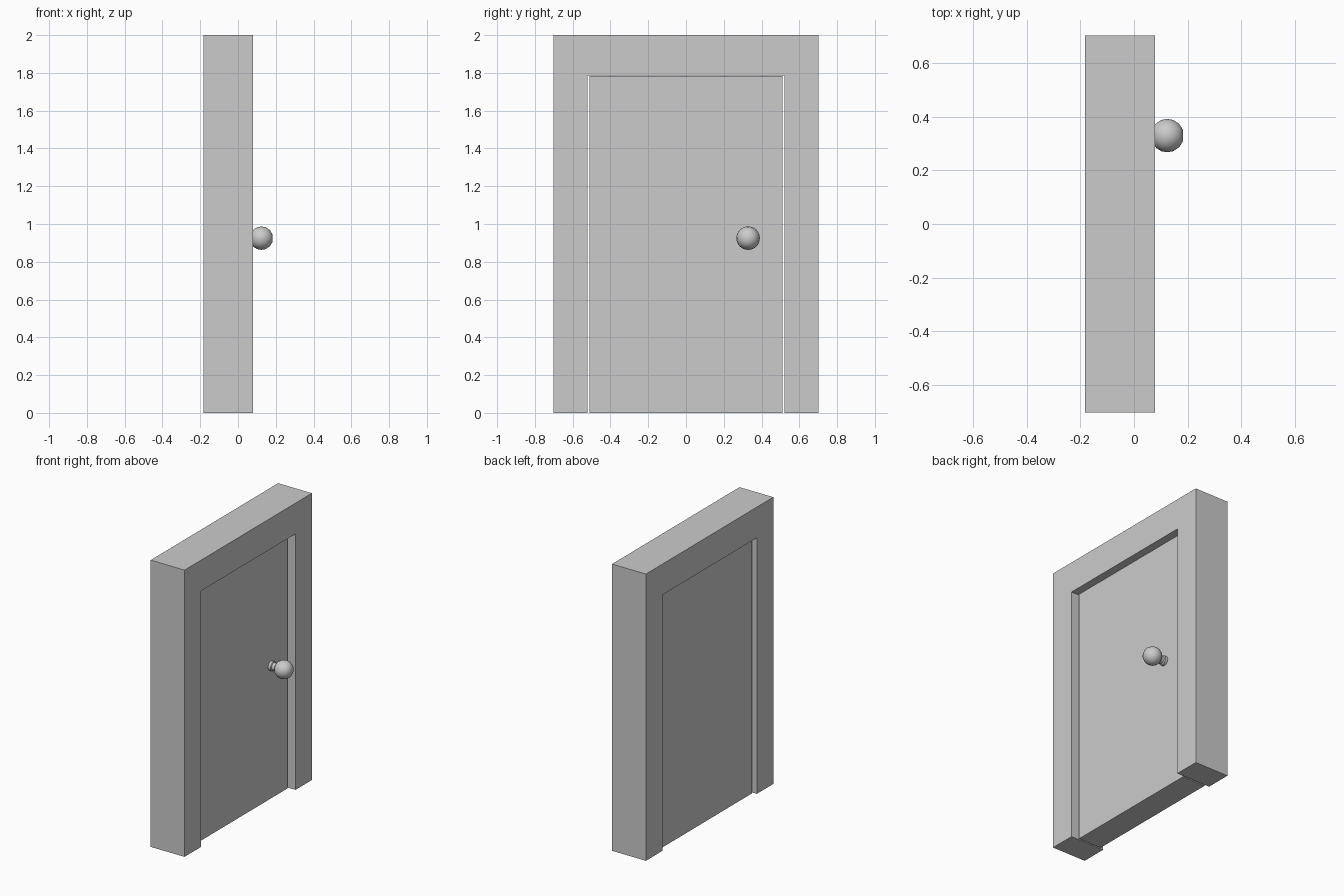
import bpy, bmesh, math
from mathutils import Vector

if "Cube" in bpy.data.objects:
    bpy.data.objects.remove(bpy.data.objects["Cube"])

X_BACK, X_FRONT = -0.182, 0.079      # frame depth
DOOR_BACK, DOOR_FRONT = -0.153, 0.025


def make_object(name, bm):
    bmesh.ops.recalc_face_normals(bm, faces=bm.faces)
    mesh = bpy.data.meshes.new(name)
    bm.to_mesh(mesh)
    bm.free()
    obj = bpy.data.objects.new(name, mesh)
    bpy.context.collection.objects.link(obj)
    return obj


def extrude_outline(name, outline, x0, x1):
    """Extrude a (y, z) outline along x."""
    bm = bmesh.new()
    face = bm.faces.new([bm.verts.new((x0, y, z)) for y, z in outline])
    ext = bmesh.ops.extrude_face_region(bm, geom=[face], use_keep_orig=True)
    verts = [g for g in ext["geom"] if isinstance(g, bmesh.types.BMVert)]
    bmesh.ops.translate(bm, verts=verts, vec=(x1 - x0, 0, 0))
    return make_object(name, bm)


def lathe_x(name, profile, y, z, steps=32):
    """Revolve an (x, radius) profile around an axis parallel to x."""
    bm = bmesh.new()
    verts = [bm.verts.new((x, y + r, z)) for x, r in profile]
    edges = [bm.edges.new(pair) for pair in zip(verts, verts[1:])]
    bmesh.ops.spin(bm, geom=verts + edges, cent=Vector((0, y, z)),
                   axis=(1, 0, 0), angle=math.tau, steps=steps)
    bmesh.ops.remove_doubles(bm, verts=bm.verts, dist=1e-5)
    obj = make_object(name, bm)
    bpy.ops.object.select_all(action='DESELECT')
    obj.select_set(True)
    bpy.context.view_layer.objects.active = obj
    bpy.ops.object.shade_smooth_by_angle(angle=math.radians(40))
    return obj


# Door frame: two jambs and a header in one arch
half = [(0.702, 0), (0.702, 2.0)]
inner = [(0.521, 1.785), (0.521, 0)]
right_then_left = ([(-y, z) for y, z in half] + half[::-1]
                   + inner[::-1] + [(-y, z) for y, z in inner])
extrude_outline("door_frame", right_then_left, X_BACK, X_FRONT)

# Door slab, recessed, with a thin gap at each side
extrude_outline("door", [(-0.511, 0), (0.511, 0), (0.511, 1.783), (-0.511, 1.783)],
                DOOR_BACK, DOOR_FRONT)

# Knob: base plate, neck and ball in one turned profile
CENTRE, R = 0.124, 0.062
profile = [(DOOR_FRONT, 0), (DOOR_FRONT, 0.033), (0.043, 0.033), (0.047, 0.026)]
for deg in (155, 130, 110, 90, 70, 45, 20):
    a = math.radians(deg)
    profile.append((CENTRE + R * math.cos(a), R * math.sin(a)))
profile.append((profile[-1][0], 0))
lathe_x("door_knob", profile, 0.329, 0.925)
